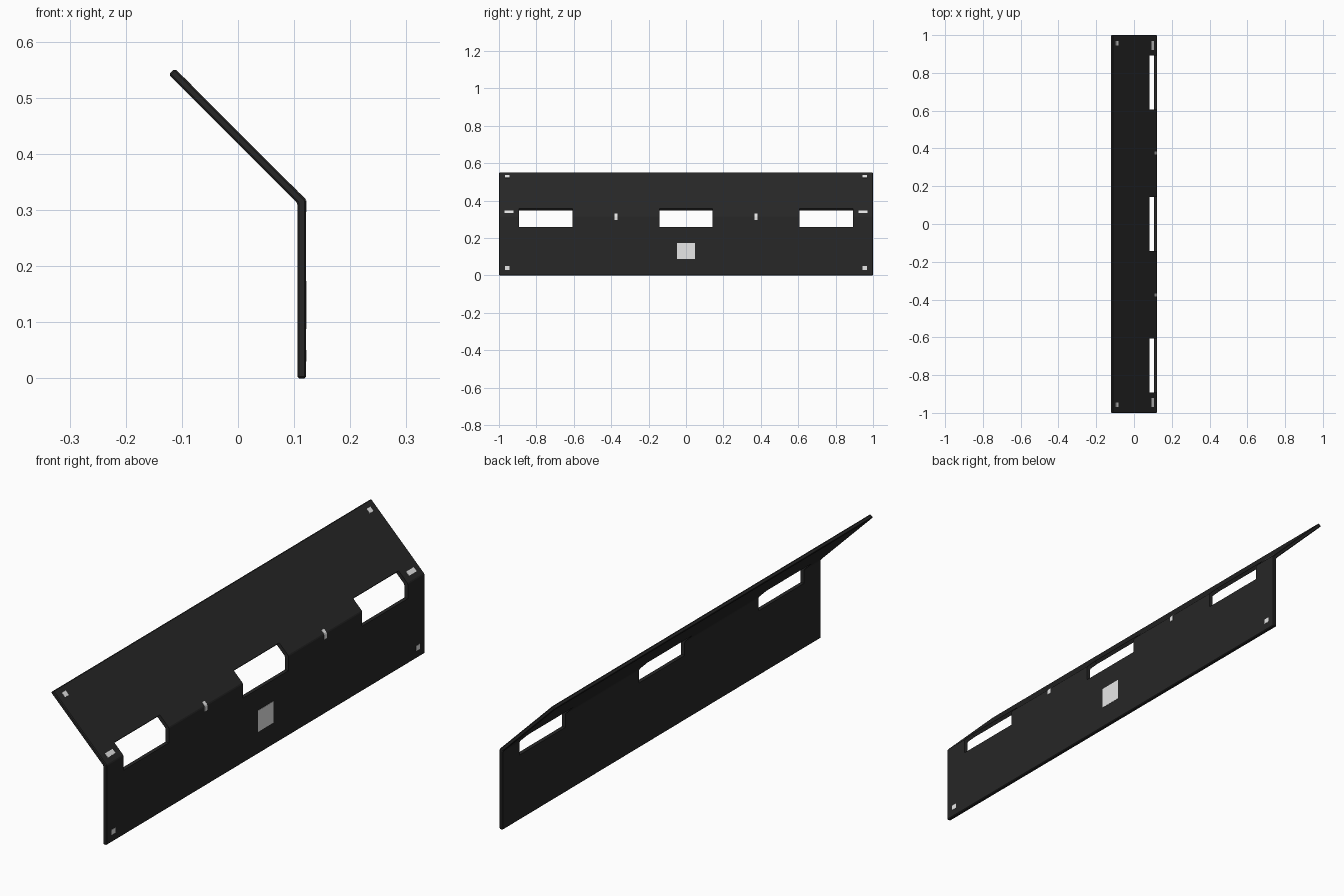
import bpy
import bmesh

cube = bpy.data.objects.get("Cube")
if cube:
    bpy.data.objects.remove(cube, do_unlink=True)


def material(name, value):
    mat = bpy.data.materials.new(name)
    mat.use_nodes = True
    color = (value, value, value, 1)
    mat.diffuse_color = color
    mat.node_tree.nodes["Principled BSDF"].inputs["Base Color"].default_value = color
    return mat


charcoal = material("charcoal", 0.02)
pale_grey = material("pale_grey", 0.8)


def prism(name, profile, y0, y1, mat):
    """Extrude an (x, z) profile along y."""
    bm = bmesh.new()
    face = bm.faces.new([bm.verts.new((x, y0, z)) for x, z in profile])
    ext = bmesh.ops.extrude_face_region(bm, geom=[face])
    verts = [v for v in ext["geom"] if isinstance(v, bmesh.types.BMVert)]
    bmesh.ops.translate(bm, verts=verts, vec=(0, y1 - y0, 0))
    bmesh.ops.recalc_face_normals(bm, faces=bm.faces)
    mesh = bpy.data.meshes.new(name)
    bm.to_mesh(mesh)
    bm.free()
    mesh.materials.append(mat)
    obj = bpy.data.objects.new(name, mesh)
    bpy.context.collection.objects.link(obj)
    return obj


# Bent sheet: upright wall with a sloping upper flange
OUT = 0.1215     # outer face of the wall
SLOPE = 0.439    # x + z on the outer face of the flange
panel = prism("bent_panel", [
    (0.106, 0), (OUT, 0), (OUT, SLOPE - OUT),
    (-0.113, 0.552), (-0.1235, 0.5415), (0.106, 0.312)], -1, 1, charcoal)
bevel = panel.modifiers.new("edge_chamfer", "BEVEL")
bevel.width = 0.003
bevel.segments = 1
bevel.limit_method = "ANGLE"

# Three openings across the bend
opening = [(0.09, 0.258), (0.15, 0.258), (0.15, 0.41), (0.101, 0.378), (0.051, 0.328)]
for name, y in (("front", -0.75), ("middle", 0), ("back", 0.75)):
    cutter = prism(name + "_opening_cutter", opening, y - 0.143, y + 0.143, charcoal)
    cutter.hide_render = True
    cutter.hide_viewport = True
    cutter.display_type = "WIRE"
    cut = panel.modifiers.new(name + "_opening", "BOOLEAN")
    cut.operation = "DIFFERENCE"
    cut.solver = "EXACT"
    cut.object = cutter


def patch(name, path, normal, y, half):
    """Thin plate lying on the outer surface along a path."""
    dx, dz = normal
    inner = [(x - dx, z - dz) for x, z in path]
    outer = [(x + dx, z + dz) for x, z in reversed(path)]
    prism(name, inner + outer, y - half, y + half, pale_grey)


def on_slope(x):
    return (x, SLOPE - x)


FLAT, TILT = (0.001, 0), (0.0008, 0.0008)

# Central square on the wall
patch("centre_patch", [(OUT, 0.088), (OUT, 0.173)], FLAT, 0, 0.048)

# Patches repeated towards both ends
for side, s in (("front", -1), ("back", 1)):
    patch(side + "_bottom_patch", [(OUT, 0.03), (OUT, 0.05)], FLAT, s * 0.957, 0.012)
    patch(side + "_top_patch", [on_slope(-0.083), on_slope(-0.097)], TILT, s * 0.957, 0.012)
    patch(side + "_bend_patch", [on_slope(0.106), on_slope(0.093)], TILT, s * 0.946, 0.024)
    patch(side + "_wrap_patch", [(OUT, 0.296), (OUT, 0.3145), on_slope(0.1194),
                                 on_slope(0.109)], (0.001, 0.0005), s * 0.375, 0.008)
